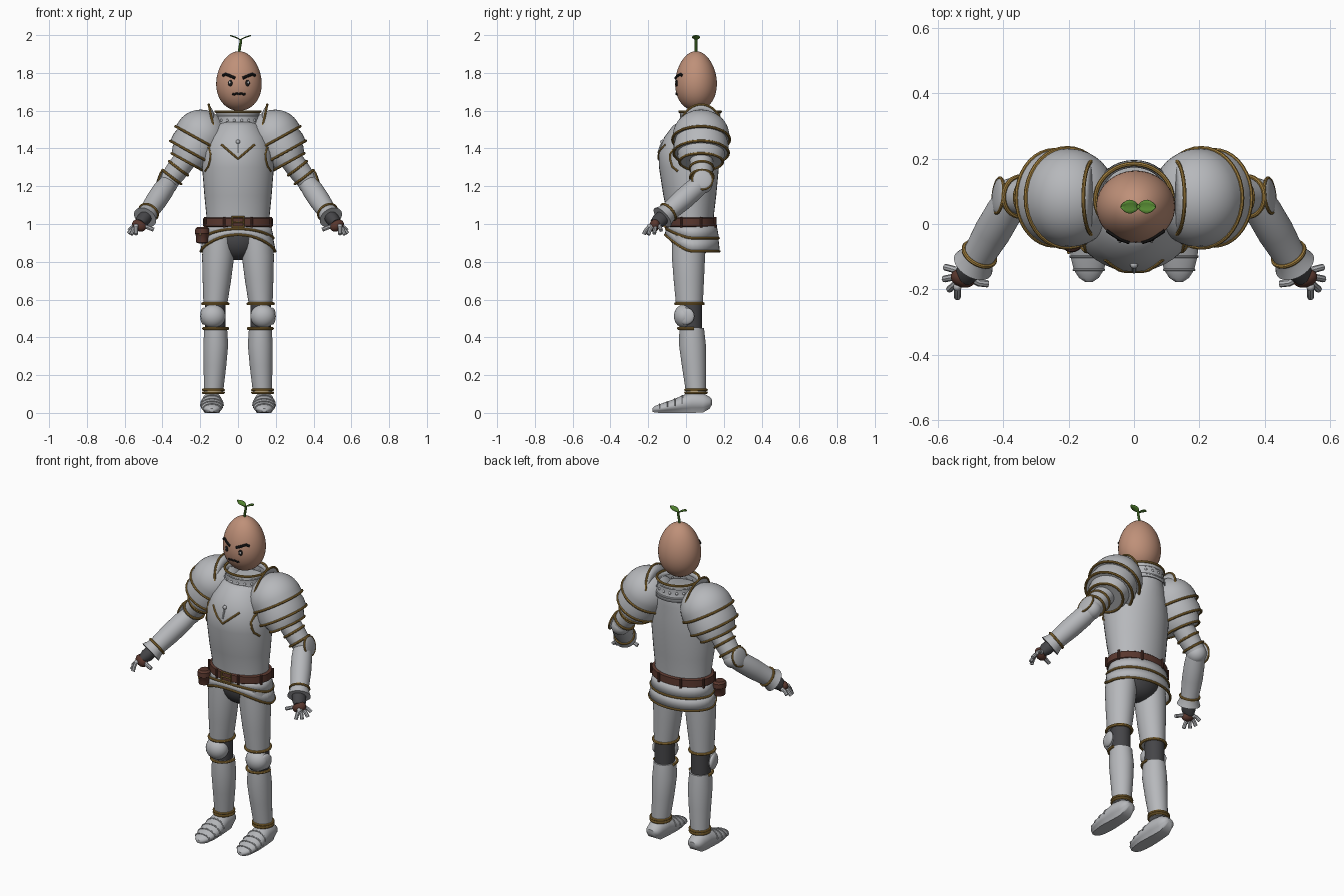
import bpy, bmesh, math
from mathutils import Vector, Matrix

cube = bpy.data.objects.get("Cube")
if cube:
    bpy.data.objects.remove(cube, do_unlink=True)


def material(name, r, g, b):
    m = bpy.data.materials.new(name)
    m.use_nodes = True
    m.diffuse_color = (r, g, b, 1)
    m.node_tree.nodes["Principled BSDF"].inputs["Base Color"].default_value = (r, g, b, 1)
    return m


STEEL = material("steel", .47, .48, .5)
GOLD = material("gold", .34, .2, .045)
LEATHER = material("brown leather", .1, .038, .027)
MAIL = material("dark mail", .06, .06, .065)
SKIN = material("tan skin", .52, .28, .19)
GREEN = material("leaf green", .1, .27, .035)
BLACK = material("black", .012, .011, .011)
WHITE = material("eye white", .6, .6, .6)


def finish(name, me, mat):
    me.materials.append(mat)
    for p in me.polygons:
        p.use_smooth = True
    me.set_sharp_from_angle(angle=math.radians(40))
    ob = bpy.data.objects.new(name, me)
    bpy.context.collection.objects.link(ob)
    return ob


def from_bmesh(name, bm, mat):
    bmesh.ops.recalc_face_normals(bm, faces=bm.faces)
    me = bpy.data.meshes.new(name)
    bm.to_mesh(me)
    bm.free()
    return finish(name, me, mat)


def loft(name, rings, mat, caps=True, closed=True, thick=0):
    bm = bmesh.new()
    rows = [[bm.verts.new(p) for p in r] for r in rings]
    n = len(rows[0])
    for a, b in zip(rows, rows[1:]):
        for i in range(n if closed else n - 1):
            j = (i + 1) % n
            bm.faces.new((a[i], a[j], b[j], b[i]))
    if caps and closed:
        bm.faces.new(rows[0])
        bm.faces.new(rows[-1])
    ob = from_bmesh(name, bm, mat)
    if thick:
        mod = ob.modifiers.new("thickness", 'SOLIDIFY')
        mod.thickness, mod.offset = thick, 0
    return ob


def ring(c, u, v, n=36):
    c, u, v = Vector(c), Vector(u), Vector(v)
    return [c + u * math.cos(k * math.tau / n) + v * math.sin(k * math.tau / n) for k in range(n)]


def flat(x, y, z, rx, ry):
    return ring((x, y, z), (rx, 0, 0), (0, ry, 0))


def across(a, b, t, ru, rv):
    """Ring square to the line a-b, at fraction t."""
    d = (b - a).normalized()
    u = Vector((0, 1, 0)).cross(d).normalized()
    return ring(a.lerp(b, t), u * ru, d.cross(u) * rv)


def tube(name, a, b, prof, mat, caps=True, thick=0):
    return loft(name, [across(a, b, *p) for p in prof], mat, caps, thick=thick)


def trim(name, pts, r, mat, cyclic=False):
    cu = bpy.data.curves.new(name, 'CURVE')
    cu.dimensions, cu.bevel_depth, cu.bevel_resolution = '3D', r, 2
    cu.use_fill_caps = True
    sp = cu.splines.new('POLY')
    sp.points.add(len(pts) - 1)
    for q, p in zip(sp.points, pts):
        q.co = (*p, 1)
    sp.use_cyclic_u = cyclic
    tmp = bpy.data.objects.new(name, cu)
    me = bpy.data.meshes.new_from_object(tmp)
    bpy.data.objects.remove(tmp)
    me.materials.clear()
    return finish(name, me, mat)


def ball(name, c, radii, mat, face=(0, 0, 1), egg=0, seg=28):
    bm = bmesh.new()
    bmesh.ops.create_uvsphere(bm, u_segments=seg, v_segments=seg // 2, radius=1)
    for v in bm.verts:
        k = 1 - egg * v.co.z
        v.co = (v.co.x * k * radii[0], v.co.y * k * radii[1], v.co.z * radii[2])
    rot = Vector(face).to_track_quat('Z', 'Y').to_matrix().to_4x4() if tuple(face) != (0, 0, 1) else Matrix()
    bm.transform(Matrix.Translation(c) @ rot)
    return from_bmesh(name, bm, mat)


# Head and face
HX, HY, HZ, RX, RY, RZ, EGG = .005, .053, 1.757, .12, .11, .158, .1
ball("head", (HX, HY, HZ), (RX, RY, RZ), SKIN, egg=EGG, seg=48)


def face(x, z):
    t = (z - HZ) / RZ
    r = math.sqrt(1 - t * t) * (1 - EGG * t)
    return Vector((HX + x, HY - RY * math.sqrt(max(0, r * r - (x / RX) ** 2)), z))


for s, side in ((1, "left"), (-1, "right")):
    trim(side + "_eyebrow", [face(s * x, z) for x, z in ((.02, 1.772), (.045, 1.783), (.07, 1.793), (.085, 1.785))], .008, BLACK)
    e = face(s * .046, 1.746)
    ball(side + "_eye", e, (.012, .017, .006), BLACK, face=(s * .3, -1, 0))
    ball(side + "_eye_glint", e + Vector((s * .003, -.006, .003)), (.005, .007, .003), WHITE, face=(s * .3, -1, 0), seg=12)
    trim(side + "_moustache", [face(s * x, z) for x, z in ((0, 1.688), (.012, 1.692), (.024, 1.686), (.034, 1.69))], .006, BLACK)

# Sprout
trim("stem", [(HX, HY, 1.9), (HX + .004, HY, 1.935), (HX + .01, HY, 1.965), (HX + .01, HY, 1.978)], .007, GREEN)
for s, side in ((1, "left"), (-1, "right")):
    rows = []
    for k in range(7):
        t = k / 6
        w = .021 * math.sin(math.pi * min(1, .08 + t * .9)) ** .8
        x, z = .013 + s * .054 * t, 1.972 + .024 * t ** .7
        rows.append([(x, HY + w * q, z + .004 * abs(q)) for q in (-1, -.5, 0, .5, 1)])
    loft(side + "_leaf", rows, GREEN, closed=False, thick=.003)

# Breastplate: height, half width, front, back
BODY = [(.97, .168, -.095, .145), (1.05, .168, -.098, .148), (1.15, .178, -.12, .16), (1.3, .19, -.143, .174),
        (1.38, .184, -.146, .178), (1.46, .155, -.115, .18), (1.52, .118, -.07, .182), (1.54, .1, -.04, .178)]
loft("breastplate", [flat(0, (f + b) / 2, z, w, (b - f) / 2) for z, w, f, b in BODY], STEEL)


def chest(x, z):
    for p, q in zip(BODY, BODY[1:]):
        if p[0] <= z <= q[0]:
            t = (z - p[0]) / (q[0] - p[0])
            w, f, b = [p[i] + t * (q[i] - p[i]) for i in (1, 2, 3)]
            return Vector((x, (f + b) / 2 - (b - f) / 2 * math.sqrt(max(0, 1 - (x / w) ** 2)), z))


trim("chest_chevron", [chest(x * .0145, 1.345 + abs(x) * .0125) for x in range(-6, 7)], .006, GOLD)
trim("chest_boss", [chest(0, z) for z in (1.375, 1.4, 1.425)], .006, STEEL)
ball("chest_stud", chest(0, 1.435), (.012, .012, .012), STEEL, seg=12)

# Collar with rivets and gold edge
loft("collar", [flat(0, .075, z, w, d) for z, w, d in ((1.5, .125, .118), (1.53, .116, .11), (1.575, .108, .102), (1.595, .117, .108))],
     STEEL, caps=False, thick=.006)
trim("collar_edge", flat(0, .075, 1.595, .118, .109), .007, GOLD, True)
trim("collar_base", flat(0, .075, 1.52, .12, .114), .006, STEEL, True)
trim("collar_band", flat(0, .075, 1.572, .109, .103), .005, STEEL, True)
for i in range(18):
    a = i * math.tau / 18
    ball("collar_rivet", (.114 * math.cos(a), .075 + .108 * math.sin(a), 1.548), (.008, .008, .008), STEEL, seg=10)


# Skirt plates, arched at the front
def hem(z, rise, w, d):
    return [Vector((p.x, p.y, z + rise * max(0, -(p.y - .033) / d) ** 1.5)) for p in flat(0, .033, z, w, d)]


for name, top, low in (("lower_skirt", (.93, .05, .182, .135), (.855, .088, .197, .143)),
                       ("upper_skirt", (1.0, 0, .17, .125), (.925, .05, .187, .139))):
    loft(name, [hem(*top), hem(*low)], STEEL, caps=False, thick=.006)
    trim(name + "_edge", hem(*low), .007, GOLD, True)
ball("mail_hips", (0, .03, .92), (.13, .1, .112), MAIL)

# Belt, buckle, pouch
loft("belt", [flat(0, .027, z, w, d) for z, w, d in
              ((.985, .178, .129), (.99, .186, .136), (1.03, .184, .134), (1.035, .176, .128))], LEATHER)
trim("buckle", [(x, -.112, z) for x, z in ((-.03, .985), (.03, .985), (.03, 1.037), (-.03, 1.037))], .006, GOLD, True)
trim("buckle_pin", [(-.03, -.113, 1.01), (.03, -.113, 1.01)], .004, GOLD)
for i in range(8):
    a = (i + .5) * math.tau / 8
    x, y = .188 * math.cos(a), .027 + .138 * math.sin(a)
    trim("belt_loop", [(x, y, .982), (x, y, 1.038)], .007, LEATHER)
loft("pouch", [flat(-.19, -.045, z, w, w * 1.1) for z, w in
               ((.898, .02), (.902, .031), (.945, .034), (.95, .038), (.975, .036), (.985, .026))], LEATHER)
ball("pouch_button", (-.2, -.086, .945), (.006, .006, .006), GOLD, seg=10)

for s, side in ((1, "left"), (-1, "right")):
    def P(x, y, z):
        return Vector((s * x, y, z))

    def name(part):
        return side + "_" + part

    # Armhole trim
    trim(name("armhole_edge"), [chest(s * x, z) for x, z in
         ((.168, 1.425), (.152, 1.4), (.145, 1.37), (.147, 1.34), (.157, 1.305), (.174, 1.28))], .006, GOLD)

    # Shoulder dome and overlapping plates
    c = P(.195, .08, 1.465)
    d = c + P(.484, 0, -.875)
    dome = [(-.14 * math.cos(k * math.pi / 24), .142 * math.sin(k * math.pi / 24), .15 * math.sin(k * math.pi / 24))
            for k in range(1, 13)]
    tube(name("shoulder_dome"), c, d, dome + [(.02, .143, .151)], STEEL)
    for part, prof in (("upper_shoulder_plate", ((.01, .125, .135), (.06, .134, .146), (.101, .131, .146))),
                       ("lower_shoulder_plate", ((.08, .11, .125), (.12, .106, .124), (.155, .092, .115)))):
        tube(name(part), c, d, prof, STEEL)
        trim(name(part + "_edge"), across(c, d, *prof[-1]), .007, GOLD, True)
    trim(name("shoulder_dome_edge"), across(c, d, .02, .144, .152), .007, GOLD, True)

    # Upright neck guard on the shoulder
    arc = [math.radians(12 + 156 * k / 20) for k in range(21)]
    low = [P(.125, .08 + .112 * math.cos(a), 1.465 + .112 * math.sin(a)) for a in arc]
    top = [P(.125 + .03 * math.sin(a), .08 + .114 * math.cos(a), 1.495 + .138 * math.sin(a)) for a in arc]
    loft(name("neck_guard"), [low, top], STEEL, closed=False, thick=.007)
    trim(name("neck_guard_edge"), top, .006, GOLD)

    # Upper arm and elbow
    a, b = P(.262, .08, 1.365), P(.372, .085, 1.22)
    tube(name("upper_arm"), a, b, ((0, .06, .062), (.5, .06, .06), (1, .052, .053)), STEEL)
    for t in (.48, .8):
        trim(name("upper_arm_band"), across(a, b, t, .061, .061), .007, GOLD, True)
    ball(name("elbow"), P(.372, .085, 1.215), (.054, .056, .055), STEEL)
    out = P(.92, .1, .28)
    ball(name("elbow_plate"), P(.415, .087, 1.235), (.054, .054, .012), STEEL, face=out)
    o = P(0.415, .087, 1.235)
    trim(name("elbow_plate_edge"), across(o, o + out, 0, .054, .054), .005, GOLD, True)

    # Forearm with flared cuff
    a, b = P(.372, .08, 1.215), P(.492, -.125, 1.035)
    tube(name("forearm"), a, b, ((0, .05, .05), (.2, .056, .056), (.5, .056, .057), (.82, .05, .05),
                                 (.9, .053, .053), (1, .064, .064), (1, .05, .05)), STEEL)
    trim(name("cuff_band"), across(a, b, .84, .052, .052), .007, GOLD, True)

    # Gauntlet hand
    tube(name("wrist"), b, P(.52, -.16, 1.0), ((-.2, .035, .038), (.5, .036, .04), (1, .026, .034)), MAIL)
    ball(name("palm"), P(.523, -.166, .992), (.028, .04, .03), LEATHER, face=P(.35, .1, -.7))
    for y, tx, ty, tz in ((-.142, .577, -.132, .966), (-.16, .58, -.168, .95), (-.178, .565, -.2, .944), (-.193, .54, -.224, .945)):
        k, tip = P(.54, y, .988), P(tx, ty, tz)
        trim(name("finger"), [k, k.lerp(tip, .55) + Vector((0, 0, .006)), tip], .0105, STEEL)
        ball(name("knuckle"), k, (.013, .013, .013), STEEL, seg=12)
    trim(name("thumb"), [P(.505, -.165, .99), P(.475, -.18, .982), P(.447, -.183, .97)], .011, STEEL)

    # Legs: height, x, y, half width, half depth
    def limb(part, rows, mat):
        loft(name(part), [flat(s * x, y, z, w, d) for z, x, y, w, d in rows], mat)

    limb("thigh", ((.94, .1, .015, .082, .088), (.83, .105, .013, .085, .088), (.7, .112, .015, .075, .08), (.575, .12, .018, .063, .071)), STEEL)
    limb("knee_mail", ((.6, .12, .03, .055, .055), (.43, .12, .03, .054, .056)), MAIL)
    limb("shin", ((.45, .118, .03, .06, .065), (.36, .118, .034, .066, .071), (.25, .122, .042, .06, .064), (.1, .13, .053, .05, .052)), STEEL)
    ball(name("knee_cap"), P(.132, -.008, .512), (.066, .056, .063), STEEL)
    ball(name("knee_wing"), P(.182, .0, .512), (.045, .045, .016), STEEL, face=P(1, -.2, 0))
    trim(name("thigh_edge"), flat(s * .12, .018, .578, .067, .073), .008, GOLD, True)
    trim(name("shin_edge"), flat(s * .118, .03, .447, .064, .07)[17:] + flat(s * .118, .03, .447, .064, .07)[:2], .008, GOLD)
    for z in (.107, .122):
        trim(name("ankle_band"), flat(s * .13, .053, z, .054, .056), .007, GOLD, True)

    # Plated shoe: y, half width, bottom, top
    shoe = ((.138, .02, .045, .07), (.125, .038, .022, .085), (.09, .049, .002, .105), (.03, .054, 0, .112), (-.02, .058, 0, .092),
            (-.06, .06, 0, .074), (-.1, .056, 0, .06), (-.14, .046, 0, .046), (-.165, .03, .002, .036), (-.177, .012, .006, .024))
    rings = []
    for y, w, lo, hi in shoe:
        r = ring((s * .138, y, (lo + hi) / 2), (w, 0, 0), (0, 0, (hi - lo) / 2))
        rings.append([Vector((p.x, p.y, lo if p.z < lo + (hi - lo) * .15 else p.z)) for p in r])
    loft(name("shoe"), rings, STEEL)
    for r in rings[4:8]:
        trim(name("shoe_plate_ridge"), r[:19], .004, STEEL)
